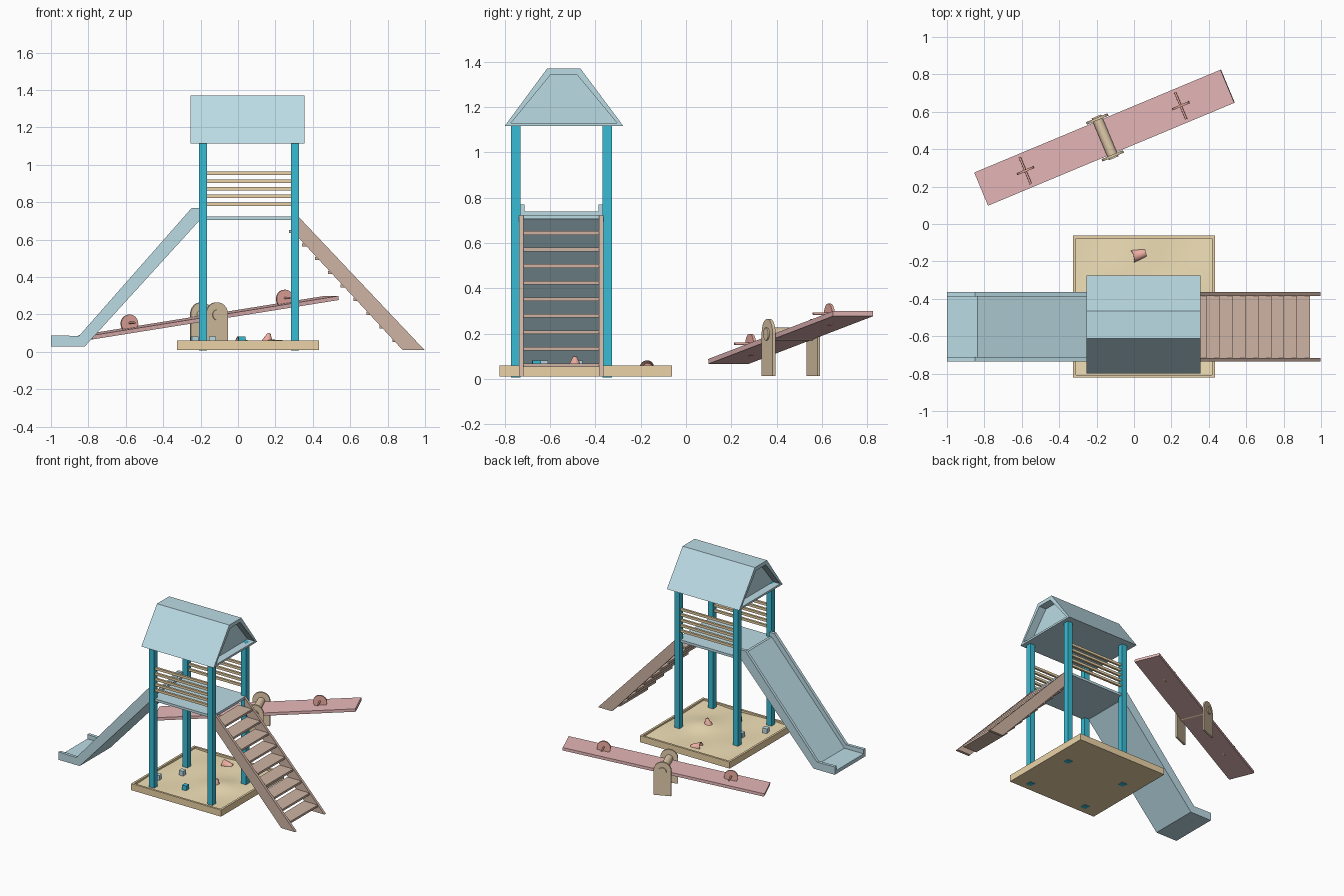
import bpy, bmesh, math
from mathutils import Matrix, Vector

if "Cube" in bpy.data.objects:
    bpy.data.objects.remove(bpy.data.objects["Cube"])


def mat(name, rgb):
    m = bpy.data.materials.new(name)
    m.diffuse_color = (*rgb, 1)
    m.use_nodes = True
    m.node_tree.nodes["Principled BSDF"].inputs["Base Color"].default_value = m.diffuse_color
    return m


LIGHT = mat("light_blue", (0.50, 0.71, 0.78))
BLUE = mat("deep_blue", (0.04, 0.50, 0.66))
TAN = mat("tan_wood", (0.83, 0.65, 0.38))
SAND = mat("sand", (0.88, 0.75, 0.48))
BROWN = mat("brown_wood", (0.62, 0.45, 0.37))
PINK = mat("pink", (0.80, 0.48, 0.48))
RED = mat("salmon", (0.84, 0.42, 0.36))
OAK = mat("oak", (0.76, 0.60, 0.41))


def finish(name, bm, m, M=None):
    if M is not None:
        bm.transform(M)
    bmesh.ops.recalc_face_normals(bm, faces=bm.faces[:])
    me = bpy.data.meshes.new(name)
    bm.to_mesh(me)
    bm.free()
    me.materials.append(m)
    ob = bpy.data.objects.new(name, me)
    bpy.context.collection.objects.link(ob)
    return ob


def box(name, lo, hi, m, M=None):
    bm = bmesh.new()
    bmesh.ops.create_cube(bm, size=1)
    for v in bm.verts:
        v.co = [(a + b) / 2 + c * (b - a) for a, b, c in zip(lo, hi, v.co)]
    return finish(name, bm, m, M)


def prism(name, pts, y0, y1, m, M=None):
    """Extrude an x-z outline along y."""
    bm = bmesh.new()
    f = bm.faces.new([bm.verts.new((x, y0, z)) for x, z in pts])
    ext = bmesh.ops.extrude_face_region(bm, geom=[f])["geom"]
    bmesh.ops.translate(bm, vec=(0, y1 - y0, 0),
                        verts=[g for g in ext if isinstance(g, bmesh.types.BMVert)])
    return finish(name, bm, m, M)


def rod(name, r1, r2, length, m, M, seg=24, smooth=True):
    bm = bmesh.new()
    bmesh.ops.create_cone(bm, cap_ends=True, segments=seg, radius1=r1, radius2=r2, depth=length)
    ob = finish(name, bm, m, M)
    if smooth:
        for p in ob.data.polygons:
            p.use_smooth = len(p.vertices) == 4
    return ob


def T(*v):
    return Matrix.Translation(v)


def R(deg, axis):
    return Matrix.Rotation(math.radians(deg), 4, axis)


# Sandbox frame, base and gently rolling sand
X0, X1, Y0, Y1, W = -0.325, 0.432, -0.822, -0.062, 0.016
for n, lo, hi in (("front", (X0, Y0), (X1, Y0 + W)), ("back", (X0, Y1 - W), (X1, Y1)),
                  ("left", (X0, Y0 + W), (X0 + W, Y1 - W)), ("right", (X1 - W, Y0 + W), (X1, Y1 - W))):
    box(f"sandbox_{n}_wall", (*lo, 0.01), (*hi, 0.06), TAN)
box("sandbox_base", (X0 + W, Y0 + W, 0.01), (X1 - W, Y1 - W, 0.02), TAN)
bm = bmesh.new()
bmesh.ops.create_grid(bm, x_segments=28, y_segments=28, size=0.5)
for v in bm.verts:
    x = (X0 + X1) / 2 + v.co.x * (X1 - X0 - 2 * W)
    y = (Y0 + Y1) / 2 + v.co.y * (Y1 - Y0 - 2 * W)
    bump = 0.018 * math.exp(-((x - 0.2) ** 2 + (y + 0.47) ** 2) / 0.012)
    v.co = (x, y, 0.046 + 0.004 * math.sin(13 * x) * math.cos(11 * y) + bump)
sand = finish("sand", bm, SAND)
sand.data.polygons.foreach_set("use_smooth", [True] * len(sand.data.polygons))

# Tower posts, platform and guard rails
for i, x in enumerate((-0.188, 0.304)):
    for j, y in enumerate((-0.752, -0.347)):
        box(f"post_{i}{j}", (x - 0.021, y - 0.021, 0.006), (x + 0.021, y + 0.021, 1.13), BLUE)
box("platform", (-0.205, -0.76, 0.705), (0.32, -0.338, 0.724), LIGHT)
for side, y in (("front", -0.752), ("back", -0.347)):
    for k in range(5):
        z = 0.79 + 0.041 * k
        box(f"{side}_rail_{k}", (-0.18, y - 0.008, z - 0.009), (0.295, y + 0.008, z + 0.009), TAN)

# Roof: trapezoid prism with recessed gables
bm = bmesh.new()
prof = ((-0.80, 1.115), (-0.612, 1.37), (-0.466, 1.37), (-0.276, 1.115))
f = bm.faces.new([bm.verts.new((-0.255, y, z)) for y, z in prof])
ext = bmesh.ops.extrude_face_region(bm, geom=[f])["geom"]
bmesh.ops.translate(bm, vec=(0.61, 0, 0), verts=[g for g in ext if isinstance(g, bmesh.types.BMVert)])
bmesh.ops.recalc_face_normals(bm, faces=bm.faces[:])
for g in [g for g in bm.faces if abs(g.normal.x) > 0.9]:
    s = math.copysign(1, g.normal.x)
    bmesh.ops.inset_region(bm, faces=[g], thickness=0.032)
    ext = bmesh.ops.extrude_discrete_faces(bm, faces=[g])["faces"]
    bmesh.ops.translate(bm, vec=(-0.06 * s, 0, 0), verts=ext[0].verts[:])
finish("roof", bm, LIGHT)

# Slide: floor and two side walls
under = [(-1, 0.028), (-0.82, 0.028), (-0.205, 0.703)]
floor = under + [(-0.205, 0.738), (-0.225, 0.738), (-0.838, 0.055), (-1, 0.055)]
wall = under + [(-0.205, 0.77), (-0.247, 0.77), (-0.85, 0.085), (-1, 0.088)]
prism("slide_floor", floor, -0.715, -0.384, LIGHT)
prism("slide_front_wall", wall, -0.735, -0.712, LIGHT)
prism("slide_back_wall", wall, -0.387, -0.364, LIGHT)

# Stairs: stringers and nine treads
stringer = [(0.322, 0.724), (0.997, 0.01), (0.88, 0.01), (0.322, 0.612)]
for side, y in (("front", -0.736), ("back", -0.384)):
    prism(f"stair_{side}_stringer", stringer, y, y + 0.02, BROWN)
for k in range(9):
    z = 0.06 + 0.073 * k
    x = 0.945 - (z - 0.06) * 0.945
    box(f"stair_tread_{k}", (x - 0.12, -0.718, z - 0.008), (x - 0.004, -0.382, z + 0.008), BROWN)

# Seesaw: plank tilted about its pivot, in a turned frame
S = T(-0.155, 0.463, 0) @ R(22.66, 'Z')
TILT = S @ T(0, 0, 0.183) @ R(-8.4, 'Y')
box("seesaw_plank", (-0.724, -0.096, -0.011), (0.718, 0.096, 0.011), PINK, TILT)
arch = [(-0.062, 0.012), (0.062, 0.012)] + [
    (0.062 * math.cos(math.pi * a / 20), 0.203 + 0.062 * math.sin(math.pi * a / 20)) for a in range(21)]
for side, y in (("front", -0.107), ("back", 0.107)):
    prism(f"seesaw_{side}_support", arch, y - 0.007, y + 0.007, OAK, S)
rod("seesaw_pivot", 0.028, 0.028, 0.242, OAK, S @ T(0, 0, 0.198) @ R(90, 'X'))
for side, x in (("left", -0.461), ("right", 0.449)):
    rod(f"seesaw_{side}_disc", 0.049, 0.049, 0.012, RED, TILT @ T(x, 0, 0.035) @ R(90, 'X'), 32)
    rod(f"seesaw_{side}_handle", 0.006, 0.006, 0.155, RED, TILT @ T(x, 0, 0.04) @ R(90, 'X'), 12)

# Toys: blocks, cone and a tipped hollow bucket
for i, (x, y, a, m) in enumerate(((-0.232, -0.63, 10, LIGHT), (-0.136, -0.475, 0, LIGHT), (0.02, -0.66, 5, BLUE))):
    box(f"toy_block_{i}", (-0.018,) * 3, (0.018,) * 3, m, T(x, y, 0.064) @ R(a, 'Z'))
rod("sand_cone", 0.036, 0.008, 0.06, RED, T(0.16, -0.49, 0.071) @ R(12, 'Y'))
bm = bmesh.new()
rings = [[bm.verts.new((r * math.cos(a * math.pi / 12), r * math.sin(a * math.pi / 12), z))
          for a in range(24)] for r, z in ((0.022, 0), (0.033, 0.072), (0.029, 0.072), (0.018, 0.005))]
for a, b in zip(rings, rings[1:]):
    for i in range(24):
        bm.faces.new((a[i], a[i - 1], b[i - 1], b[i])).smooth = True
bm.faces.new(rings[0])
bm.faces.new(rings[-1])
finish("bucket", bm, RED, T(0.06, -0.155, 0.035) @ R(15, 'Z') @ R(-78, 'Y'))
